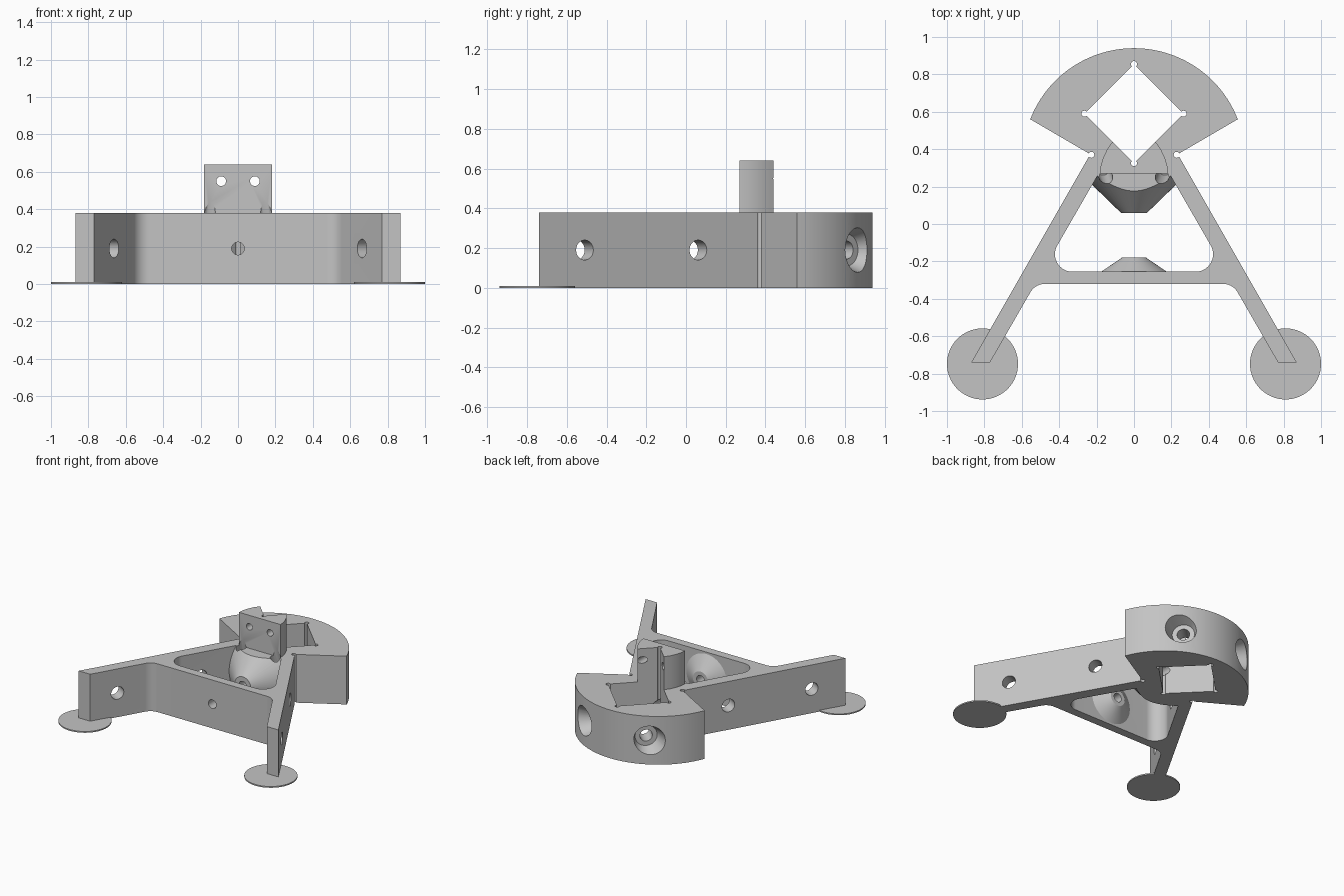
import bpy
import bmesh
from math import sin, cos, radians
from mathutils import Vector

if "Cube" in bpy.data.objects:
    bpy.data.objects.remove(bpy.data.objects["Cube"])

HEIGHT = 0.38
MID = HEIGHT / 2
SQUARE = Vector((0, 0.59))        # centre of the square socket

grey = bpy.data.materials.new("plain grey")
grey.use_nodes = True
grey.diffuse_color = (0.55, 0.55, 0.55, 1)
grey.node_tree.nodes["Principled BSDF"].inputs["Base Color"].default_value = grey.diffuse_color


def make_object(name, bm):
    bmesh.ops.recalc_face_normals(bm, faces=bm.faces)
    mesh = bpy.data.meshes.new(name)
    bm.to_mesh(mesh)
    bm.free()
    mesh.materials.append(grey)
    obj = bpy.data.objects.new(name, mesh)
    bpy.context.collection.objects.link(obj)
    return obj


def prism(name, points, z0, z1):
    bm = bmesh.new()
    face = bm.faces.new([bm.verts.new((p[0], p[1], z0)) for p in points])
    result = bmesh.ops.extrude_face_region(bm, geom=[face])
    top = [v for v in result["geom"] if isinstance(v, bmesh.types.BMVert)]
    bmesh.ops.translate(bm, verts=top, vec=(0, 0, z1 - z0))
    return make_object(name, bm)


def cone(name, start, end, r0, r1, sides=48):
    start, end = Vector(start), Vector(end)
    axis = end - start
    bm = bmesh.new()
    bmesh.ops.create_cone(bm, cap_ends=True, segments=sides, radius1=r0, radius2=r1, depth=axis.length)
    turn = axis.to_track_quat("Z", "Y").to_matrix().to_4x4()
    bmesh.ops.transform(bm, matrix=turn, verts=bm.verts)
    bmesh.ops.translate(bm, verts=bm.verts, vec=(start + end) / 2)
    return make_object(name, bm)


def combine(target, tool, operation="DIFFERENCE"):
    mod = target.modifiers.new("combine", "BOOLEAN")
    mod.operation = operation
    mod.solver = "EXACT"
    mod.object = tool
    bpy.ops.object.select_all(action="DESELECT")
    bpy.context.view_layer.objects.active = target
    target.select_set(True)
    bpy.ops.object.modifier_apply(modifier=mod.name)
    bpy.data.objects.remove(tool)


def fillet(before, corner, after, radius, steps=12):
    """Points of an arc that rounds the corner."""
    before, corner, after = Vector(before), Vector(corner), Vector(after)
    a, b = (before - corner).normalized(), (after - corner).normalized()
    half = a.angle(b) / 2
    centre = corner + (a + b).normalized() * radius / sin(half)
    reach = radius * cos(half) / sin(half)
    s, e = corner + a * reach - centre, corner + b * reach - centre
    return [centre + s.lerp(e, i / steps).normalized() * radius for i in range(steps + 1)]


def mirrored(half):
    """Close a half outline, given from top to bottom, across x = 0."""
    return list(half) + [(-p[0], p[1]) for p in reversed(half) if abs(p[0]) > 1e-5]


# Frame: fan at the back, two splayed legs and a crossbar
half = [(0.595 * sin(radians(a)), 0.345 + 0.595 * cos(radians(a))) for a in range(0, 69, 3)]
half += [(0.555, 0.56), (0.234, 0.373), (0.87, -0.74), (0.77, -0.74)]
half += fillet((0.77, -0.74), (0.528, -0.32), (0, -0.32), 0.09)
frame = prism("frame", mirrored(half), 0, HEIGHT)

# Upright post
post = mirrored([(0, 0.44), (0.115, 0.44), (0.143, 0.40), (0.165, 0.355), (0.178, 0.31), (0.182, 0.27)])
combine(frame, prism("post", post, 0.3, 0.64), "UNION")

# Triangular window, leaving the two conical bosses standing
half = [(0.177, 0.29)] + fillet((0.177, 0.29), (0.491, -0.255), (0, -0.255), 0.093)
window = prism("window", mirrored(half), -0.1, 0.7)
combine(window, cone("rear_boss", (0, 0.06, MID), (0, 0.32, MID), 0.07, 0.338, 64))
combine(window, cone("bar_boss", (0, -0.18, MID), (0, -0.30, MID), 0.065, 0.241, 64))
# Keep the window from touching the post above the frame
combine(window, prism("above", [(-1, -1), (1, -1), (1, 1), (-1, 1)], HEIGHT + 0.02, 1))
clip = mirrored([(0, 0.4), (0.4, 0.4), (0.4, 0.2701), (0, 0.2701)])
combine(window, prism("clip", clip, HEIGHT - 0.01, 1))
combine(frame, window)

# Square socket with relieved corners
reach = 0.265
corners = [SQUARE + Vector((reach * cos(radians(a)), reach * sin(radians(a)))) for a in (0, 90, 180, 270)]
combine(frame, prism("socket", corners, -0.1, 0.8))
for x, y in [tuple(c) for c in corners] + [(0.228, 0.37), (-0.228, 0.37)]:
    combine(frame, cone("relief", (x, y, -0.1), (x, y, 0.8), 0.016, 0.016, 16))

# Long bore through crossbar and bosses
combine(frame, cone("bore", (0, -0.4, MID), (0, 0.4, MID), 0.034, 0.034, 32))

for side in (-1, 1):
    # Countersunk screw holes facing the socket
    out = Vector((side, 1, 0)).normalized()
    base = Vector((0, SQUARE.y, MID))
    combine(frame, cone("screw", base + out * 0.1, base + out * 0.5, 0.045, 0.045, 32))
    combine(frame, cone("sink", base + out * 0.31, base + out * 0.5, 0.08, 0.15))
    # Leg holes, square to the leg
    normal = Vector((side * cos(radians(30)), 0.5, 0))
    for x, y in ((0.738, -0.51), (0.41, 0.06)):
        spot = Vector((side * x, y, MID))
        combine(frame, cone("leg_hole", spot - normal * 0.14, spot + normal * 0.1, 0.05, 0.05, 32))
    # Post holes and the leaning pockets at its foot
    x = side * 0.09
    combine(frame, cone("post_hole", (x, 0.2, 0.55), (x, 0.5, 0.55), 0.026, 0.026, 24))
    spot = Vector((side * 0.15, 0.25, HEIGHT))
    lean = Vector((-side * 0.1, -0.3, 1))
    combine(frame, cone("pocket", spot - lean * 0.15, spot + lean * 0.2, 0.036, 0.036, 24))

# Thin round pads under the leg tips
pads = [cone(name, (x, -0.748, 0), (x, -0.748, 0.01), 0.19, 0.19, 64)
        for name, x in (("left_pad", 0.81), ("right_pad", -0.81))]

bpy.ops.object.select_all(action="DESELECT")
for obj in [frame] + pads:
    obj.select_set(True)
bpy.context.view_layer.objects.active = frame
bpy.ops.object.shade_smooth_by_angle(angle=radians(25))
